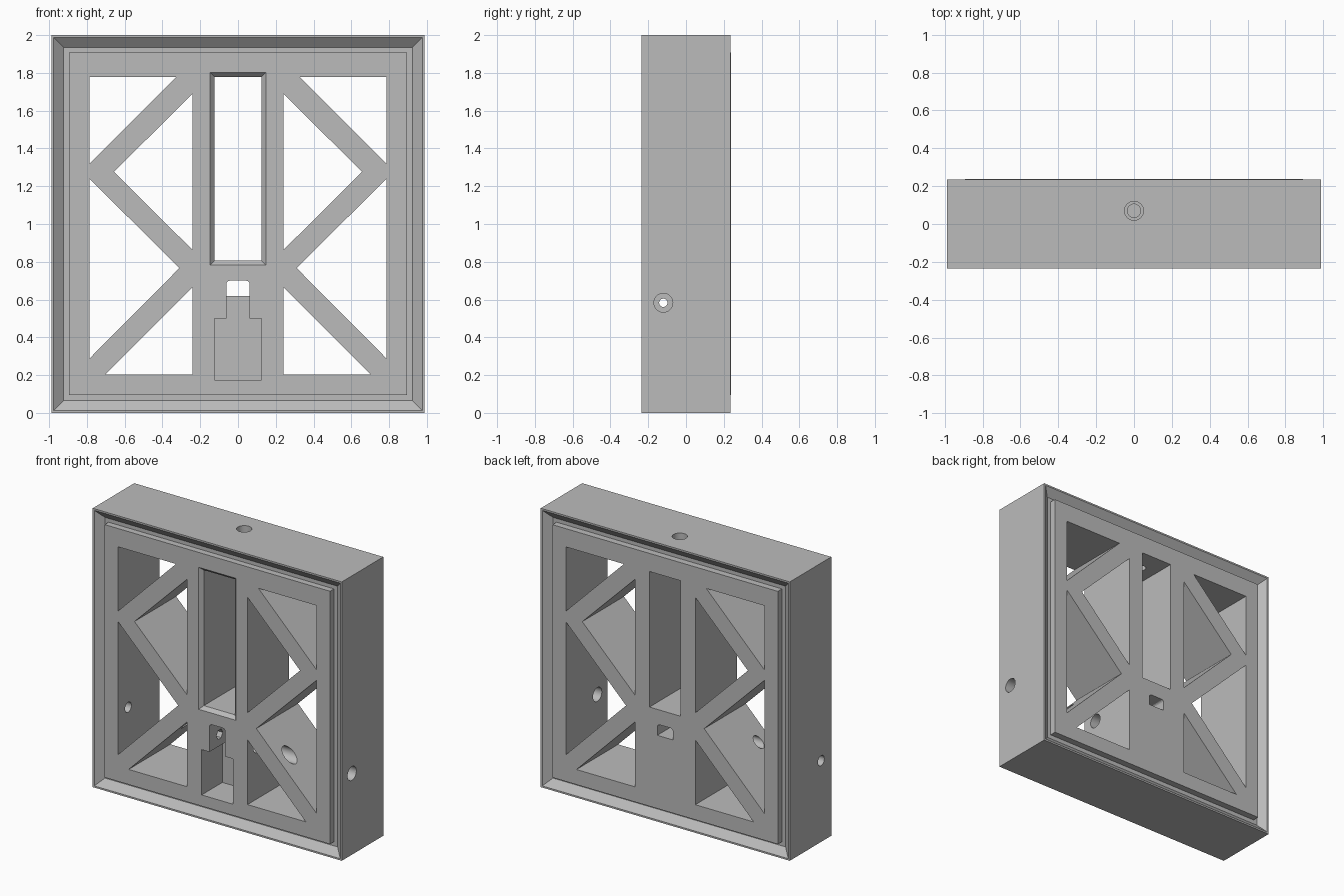
import bpy, bmesh, math
from mathutils import Matrix

cube = bpy.data.objects.get("Cube")
if cube:
    bpy.data.objects.remove(cube, do_unlink=True)

grey = bpy.data.materials.new("plain_grey")
grey.use_nodes = True
colour = (0.5, 0.5, 0.5, 1)
grey.diffuse_color = colour
grey.node_tree.nodes["Principled BSDF"].inputs["Base Color"].default_value = colour

HALF = 0.235       # half thickness of the frame
OUT = 0.3          # through cuts run past both faces


def finish(bm, name):
    bmesh.ops.recalc_face_normals(bm, faces=bm.faces)
    mesh = bpy.data.meshes.new(name)
    bm.to_mesh(mesh)
    bm.free()
    obj = bpy.data.objects.new(name, mesh)
    mesh.materials.append(grey)
    bpy.context.collection.objects.link(obj)
    return obj


def prism(name, near, y0, y1, far=None):
    """Loft an x-z outline from y0 to y1."""
    bm = bmesh.new()
    a = [bm.verts.new((x, y0, z)) for x, z in near]
    b = [bm.verts.new((x, y1, z)) for x, z in far or near]
    bm.faces.new(a)
    bm.faces.new(b)
    for i in range(len(a)):
        j = (i + 1) % len(a)
        bm.faces.new((a[i], a[j], b[j], b[i]))
    return finish(bm, name)


def rect(hx, z0, z1):
    return [(-hx, z0), (hx, z0), (hx, z1), (-hx, z1)]


def bore(name, axis, centre, r, start, end, sides=32):
    """Cylinder along x or z between two coordinates."""
    bm = bmesh.new()
    bmesh.ops.create_cone(bm, cap_ends=True, segments=sides, radius1=r, radius2=r,
                          depth=abs(end - start))
    mid = (start + end) / 2
    if axis == "X":
        m = Matrix.Translation((mid, *centre)) @ Matrix.Rotation(math.pi / 2, 4, "Y")
    else:
        m = Matrix.Translation((*centre, mid))
    bmesh.ops.transform(bm, matrix=m, verts=bm.verts)
    return finish(bm, name)


def combine(target, tool, operation="DIFFERENCE"):
    tool.hide_render = True
    mod = target.modifiers.new("cut", "BOOLEAN")
    mod.operation = operation
    mod.solver = "EXACT"
    mod.object = tool
    bpy.context.view_layer.objects.active = target
    bpy.ops.object.modifier_apply(modifier=mod.name)
    bpy.data.objects.remove(tool, do_unlink=True)


# Outer block with a sloped recess on both faces
frame = prism("truss_frame", rect(0.988, 0, 2), -HALF, HALF)
for s in (-1, 1):
    combine(frame, prism("recess", rect(0.976, 0.012, 1.988), s * HALF, s * 0.19,
                         rect(0.923, 0.065, 1.935)))
    # carry the mouth of the recess slightly past the face
    combine(frame, prism("recess_mouth", rect(0.976, 0.012, 1.988), s * HALF, s * OUT))

# Raised panel inside the recess
combine(frame, prism("panel", rect(0.894, 0.095, 1.908), -HALF, 0.237), "UNION")

# Triangular truss openings, mirrored left and right
triangles = [
    [(0.787, 1.777), (0.327, 1.777), (0.787, 1.317)],
    [(0.24, 1.69), (0.657, 1.276), (0.24, 0.862)],
    [(0.787, 1.24), (0.787, 0.287), (0.31, 0.767)],
    [(0.24, 0.203), (0.24, 0.667), (0.703, 0.203)],
]
for tri in triangles:
    for s in (-1, 1):
        combine(frame, prism("opening", [(s * x, z) for x, z in tri], -OUT, OUT))

# Tall window with a flared front edge
combine(frame, prism("window", rect(0.124, 0.806, 1.778), -OUT, OUT))
combine(frame, prism("window_flare", rect(0.148, 0.782, 1.802), -HALF - 0.001, -HALF + 0.025,
                     rect(0.124, 0.806, 1.778)))

# Blind pocket with a notch above it, and a rounded slot through to the back
combine(frame, prism("pocket", rect(0.124, 0.175, 0.5), -OUT, 0))
arch = rect(0.062, 0.45, 0.7)[:2]
slot = rect(0.062, 0.62, 0.7)[:2]
for cx, start in ((0.042, 0), (-0.042, 90)):
    for k in range(5):
        t = math.radians(start + k * 22.5)
        p = (cx + 0.02 * math.cos(t), 0.68 + 0.02 * math.sin(t))
        arch.append(p)
        slot.append(p)
combine(frame, prism("notch", arch, -OUT, 0))
combine(frame, prism("slot", slot, -0.1, OUT))

# Stepped screw bore across the frame, with a hexagonal nut seat
line = (-0.12, 0.583)
for r, x0, x1, n in ((0.05, 0.1, 1.1, 32), (0.022, -0.5, 0.5, 32),
                     (0.036, -0.1, 0.1, 6), (0.036, -1.1, -0.14, 32)):
    combine(frame, bore("screw_bore", "X", line, r, x0, x1, n))

# Counterbored hole in the top
combine(frame, bore("top_counterbore", "Z", (0, 0.07), 0.05, 1.88, 2.1))
combine(frame, bore("top_bore", "Z", (0, 0.07), 0.035, 1.7, 2.1))

# Flat shading with crisp edges, smooth bores
bpy.ops.object.select_all(action="DESELECT")
frame.select_set(True)
bpy.context.view_layer.objects.active = frame
bpy.ops.object.shade_smooth_by_angle(angle=math.radians(20))
